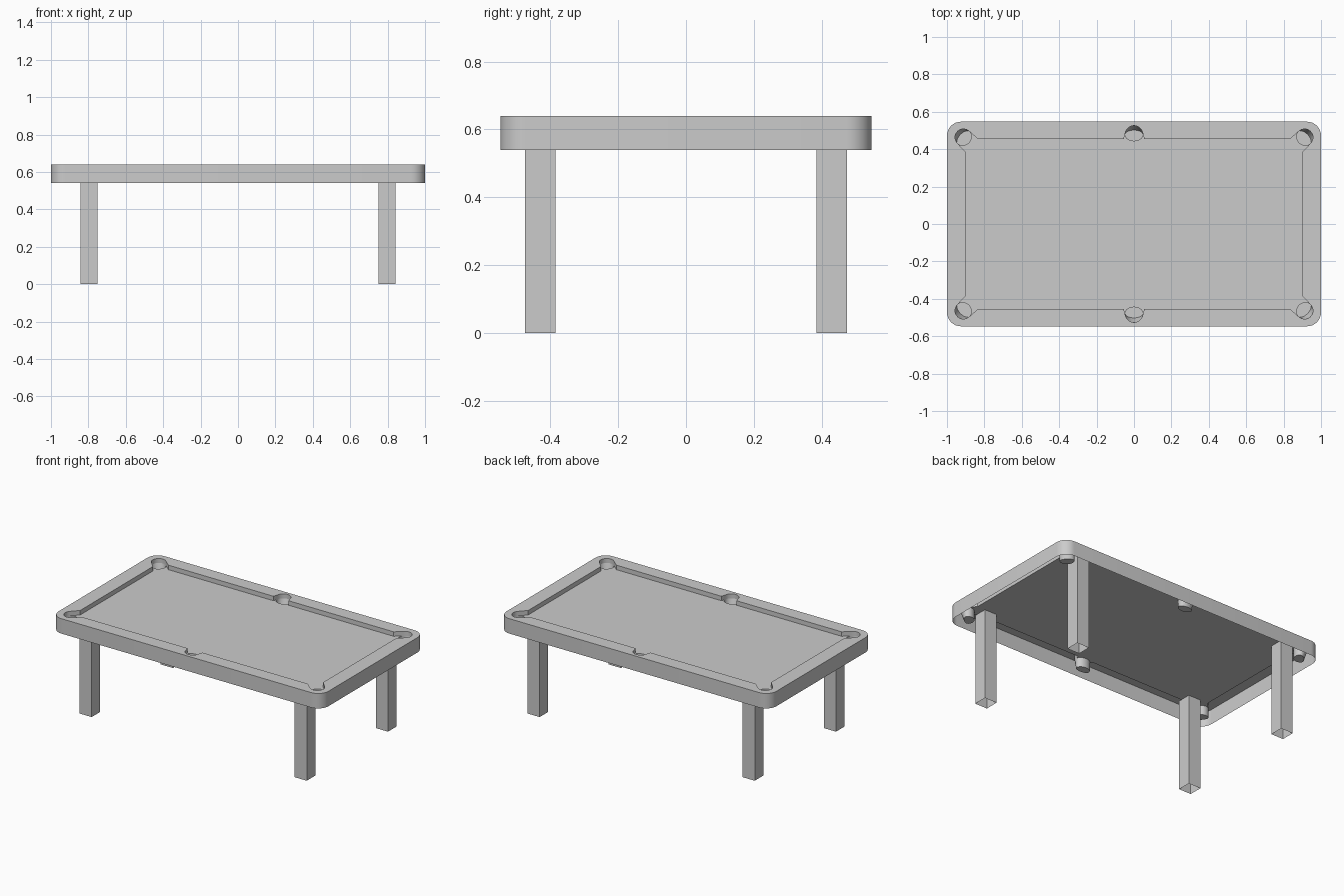
import bpy, bmesh
from math import sin, cos, pi, radians

if "Cube" in bpy.data.objects:
    bpy.data.objects.remove(bpy.data.objects["Cube"])

TOP, BED, BASE, CUP = 0.64, 0.61, 0.54, 0.547


def arc(cx, cy, r, a0, a1, n=10, squash=1.0):
    """Arc around a0..a1 (degrees), squashed along its middle direction."""
    m = radians((a0 + a1) / 2)
    pts = []
    for i in range(n + 1):
        t = radians(a0 + (a1 - a0) * i / n) - m
        u, v = r * cos(t) * squash, r * sin(t)
        pts.append((cx + u * cos(m) - v * sin(m), cy + u * sin(m) + v * cos(m)))
    return pts


def ring(bm, pts, z):
    return [bm.verts.new((x, y, z)) for x, y in pts]


def wall(bm, lower, upper):
    n = len(lower)
    for i in range(n):
        j = (i + 1) % n
        bm.faces.new((lower[i], lower[j], upper[j], upper[i]))


def fill(bm, *rings):
    edges = []
    for r in rings:
        for i in range(len(r)):
            a, b = r[i], r[(i + 1) % len(r)]
            edges.append(bm.edges.get((a, b)) or bm.edges.new((a, b)))
    res = bmesh.ops.triangle_fill(bm, edges=edges, use_beauty=True, normal=(0, 0, 1))
    for f in res["geom"]:
        if isinstance(f, bmesh.types.BMFace):
            f.normal_update()
            if f.normal.z < 0:
                f.normal_flip()


def finish(bm, name):
    mesh = bpy.data.meshes.new(name)
    bm.to_mesh(mesh)
    bm.free()
    ob = bpy.data.objects.new(name, mesh)
    bpy.context.collection.objects.link(ob)
    bpy.ops.object.select_all(action='DESELECT')
    ob.select_set(True)
    bpy.context.view_layer.objects.active = ob
    bpy.ops.object.shade_smooth_by_angle(angle=radians(35))
    return ob


# Pockets of the back half: centre, radius, outward angle, front squash, cushion ends
half = [
    (0.912, 0.463, 0.045, 45, 0.9, (0.90, 0.385), (0.835, 0.455)),
    (0.0, 0.478, 0.048, 90, 0.7, (0.055, 0.455), (-0.055, 0.455)),
    (-0.912, 0.463, 0.045, 135, 0.9, (-0.835, 0.455), (-0.90, 0.385)),
]
pockets = half + [(-x, -y, r, d + 180, f, (-a[0], -a[1]), (-b[0], -b[1]))
                  for x, y, r, d, f, a, b in half]

# Outlines: rounded outer edge, cushion line with pocket backs, bed edge with pocket fronts
outer, cushion, bed = [], [], []
for sx, sy, a in ((1, 1, 0), (-1, 1, 90), (-1, -1, 180), (1, -1, 270)):
    outer += arc(sx * 0.925, sy * 0.472, 0.075, a, a + 90, 8)
for x, y, r, d, f, start, end in pockets:
    cushion += [start] + arc(x, y, r, d - 90, d + 90) + [end]
    bed += [start] + arc(x, y, r, d + 270, d + 90, 10, f) + [end]

# Rail: outer skirt, flat top and cushion faces
bm = bmesh.new()
o_top, c_top = ring(bm, outer, TOP), ring(bm, cushion, TOP)
wall(bm, ring(bm, outer, BASE), o_top)
wall(bm, c_top[::-1], ring(bm, cushion, BED)[::-1])
for f in bm.faces:
    f.normal_update()
fill(bm, o_top, c_top)
finish(bm, "rail_frame")

# Playing surface
bm = bmesh.new()
fill(bm, ring(bm, bed, BED))
finish(bm, "table_bed")

# Pocket cups
for k, (x, y, r, d, f, _, _) in enumerate(pockets):
    bm = bmesh.new()
    front = arc(x, y, r, d + 90, d + 270, 10, f)[1:-1]
    rim = arc(x, y, r, d - 90, d + 90) + front
    low = arc(x, y, r, d - 90, d + 90, 10, 0.5) + front
    bottom = ring(bm, low, CUP)
    wall(bm, ring(bm, rim, BED)[::-1], bottom[::-1])
    bm.faces.new(bottom)
    finish(bm, f"pocket_cup_{k + 1}")

# Legs: square tubes open at the floor
for sx, side in ((-1, "left"), (1, "right")):
    for sy, end in ((-1, "front"), (1, "back")):
        bm = bmesh.new()
        w = 0.045
        sq = [(sx * 0.797 + i * w, sy * 0.43 + j * w)
              for i, j in ((-1, -1), (1, -1), (1, 1), (-1, 1))]
        wall(bm, ring(bm, sq, 0), ring(bm, sq, BED))
        finish(bm, f"{end}_{side}_leg")
